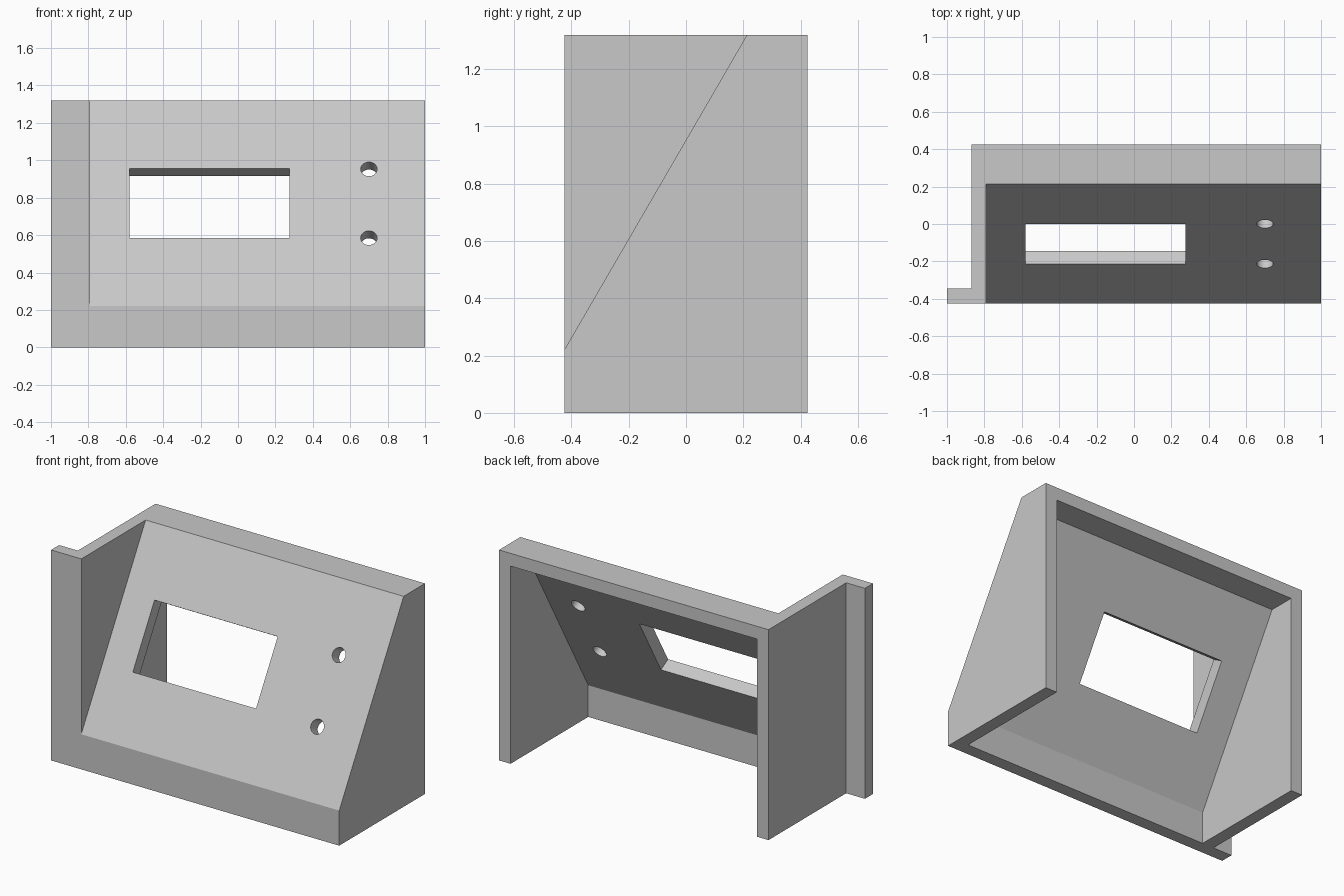
import bpy, bmesh, math
from mathutils import Vector

cube = bpy.data.objects.get("Cube")
if cube:
    bpy.data.objects.remove(cube, do_unlink=True)

# Main dimensions
WALL = 0.08
HALF_DEPTH = 0.425
HEIGHT = 1.32
LIP = 0.22                       # height of the upright front strip
RIDGE = 0.213                    # y where the slope meets the top
INNER_RIGHT, OUTER_RIGHT = -0.79, -0.87
slope = Vector((RIDGE + HALF_DEPTH, HEIGHT - LIP))    # (y, z)
tilt = math.atan2(slope.y, slope.x)

grey = bpy.data.materials.new("light_grey")
grey.use_nodes = True
grey.diffuse_color = (0.58, 0.58, 0.58, 1)
grey.node_tree.nodes["Principled BSDF"].inputs["Base Color"].default_value = grey.diffuse_color


def prism(name, points, direction):
    """Extrude a flat outline of 3D points along a direction."""
    bm = bmesh.new()
    face = bm.faces.new([bm.verts.new(p) for p in points])
    new = bmesh.ops.extrude_face_region(bm, geom=[face])["geom"]
    bmesh.ops.translate(bm, vec=direction,
                        verts=[g for g in new if isinstance(g, bmesh.types.BMVert)])
    bmesh.ops.recalc_face_normals(bm, faces=bm.faces)
    mesh = bpy.data.meshes.new(name)
    bm.to_mesh(mesh)
    bm.free()
    mesh.materials.append(grey)
    obj = bpy.data.objects.new(name, mesh)
    bpy.context.collection.objects.link(obj)
    return obj


def side_prism(name, profile, x0, x1):
    return prism(name, [(x0, y, z) for y, z in profile], (x1 - x0, 0, 0))


def on_slope(x, z):
    """Point of the sloped front at the given x and z."""
    return (x, -HALF_DEPTH + (z - LIP) * slope.x / slope.y, z)


def cut(target, cutter):
    cutter.hide_render = True
    mod = target.modifiers.new("cut", "BOOLEAN")
    mod.operation, mod.solver, mod.object = "DIFFERENCE", "EXACT", cutter
    bpy.ops.object.select_all(action="DESELECT")
    bpy.context.view_layer.objects.active = target
    target.select_set(True)
    bpy.ops.object.modifier_apply(modifier=mod.name)
    bpy.data.objects.remove(cutter, do_unlink=True)


# Full-height block with the narrow flange at its right front corner
D, F = HALF_DEPTH, WALL - HALF_DEPTH
plan = [(-1, -D), (1, -D), (1, D), (OUTER_RIGHT, D), (OUTER_RIGHT, F), (-1, F)]
housing = prism("panel_housing", [(x, y, 0) for x, y in plan], (0, 0, HEIGHT))

# Sloped front, leaving the right wall whole
low = Vector((-D, LIP)) - slope * 0.2
high = Vector((RIDGE, HEIGHT)) + slope * 0.2
cut(housing, side_prism("slope_cutter", [low, high, (low.x, high.y)], INNER_RIGHT, 1.2))

# Hollow inside, open at the back and the bottom
inward = Vector((slope.y, -slope.x)).normalized() * WALL
start = Vector((-D, LIP)) + inward
rise = slope.y / slope.x
roof = HEIGHT - WALL
cavity = [(F, -0.2), (F, start.y + (F - start.x) * rise),
          (start.x + (roof - start.y) / rise, roof), (0.7, roof), (0.7, -0.2)]
cut(housing, side_prism("cavity_cutter", cavity, INNER_RIGHT, 1 - WALL))

# Display window, square to the slope
bpy.ops.mesh.primitive_cube_add(size=1, location=on_slope(-0.153, 0.77), rotation=(tilt, 0, 0))
window = bpy.context.object
window.scale = (0.855, 0.37 / math.sin(tilt), 0.4)
window.data.materials.append(grey)
cut(housing, window)

# Two round button holes
for z in (0.953, 0.585):
    bpy.ops.mesh.primitive_cylinder_add(vertices=32, radius=0.044, depth=0.4,
                                        location=on_slope(0.7, z), rotation=(tilt, 0, 0))
    hole = bpy.context.object
    hole.data.materials.append(grey)
    cut(housing, hole)

housing.select_set(True)
bpy.context.view_layer.objects.active = housing
bpy.ops.object.shade_smooth_by_angle(angle=math.radians(25))
